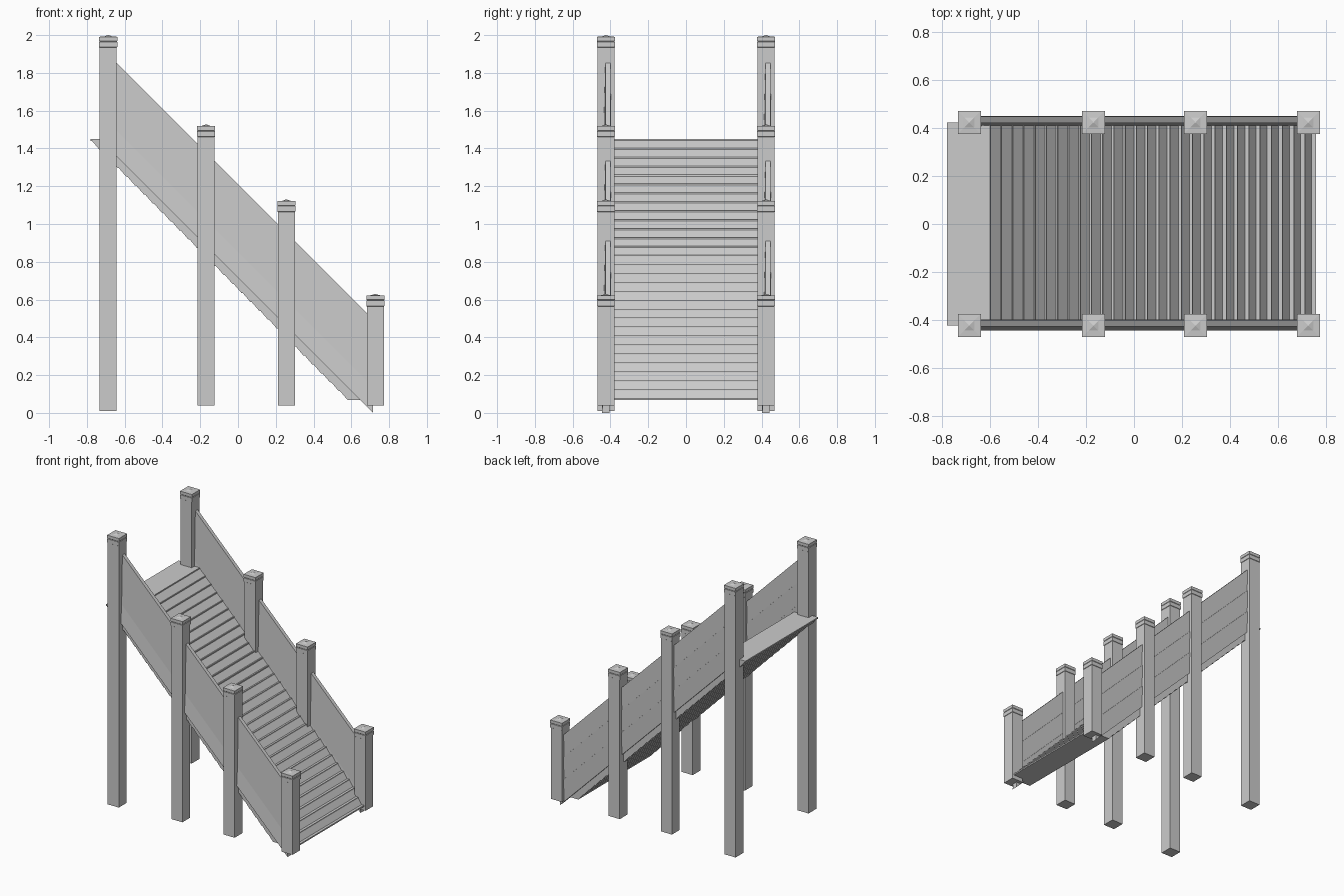
import bpy, bmesh

if "Cube" in bpy.data.objects:
    bpy.data.objects.remove(bpy.data.objects["Cube"])

def prism(name, pts, y0, y1):
    """Extrude an x-z outline along y."""
    bm = bmesh.new()
    a = [bm.verts.new((x, y0, z)) for x, z in pts]
    b = [bm.verts.new((x, y1, z)) for x, z in pts]
    n = len(pts)
    bm.faces.new(a)
    bm.faces.new(b[::-1])
    for i in range(n):
        j = (i + 1) % n
        bm.faces.new((a[j], a[i], b[i], b[j]))
    return finish(name, bm)

def finish(name, bm):
    bmesh.ops.recalc_face_normals(bm, faces=bm.faces)
    me = bpy.data.meshes.new(name)
    bm.to_mesh(me)
    bm.free()
    ob = bpy.data.objects.new(name, me)
    bpy.context.collection.objects.link(ob)
    return ob

def loft(name, rings):
    """Join equal-length rings of points and cap the ends."""
    bm = bmesh.new()
    vs = [[bm.verts.new(p) for p in r] for r in rings]
    n = len(vs[0])
    for r, s in zip(vs, vs[1:]):
        for i in range(n):
            j = (i + 1) % n
            bm.faces.new((r[i], r[j], s[j], s[i]))
    bm.faces.new(vs[0][::-1])
    bm.faces.new(vs[-1])
    return finish(name, bm)

def post(name, x, y, bottom, top):
    # shaft, collar groove, cap and small pyramid as stacked square rings
    prof = [(.045, bottom), (.045, top - .066), (.048, top - .064), (.048, top - .036),
            (.045, top - .034), (.048, top - .031), (.048, top - .009),
            (.023, top - .007), (.021, top - .007), (.002, top)]
    loft(name, [[(x + sx * h, y + sy * h, z) for sx, sy in
                 ((-1, -1), (1, -1), (1, 1), (-1, 1))] for h, z in prof])

# eight posts
POSTS = [(-.687, .01, 2.0), (-.169, .04, 1.527), (.256, .04, 1.13), (.727, .04, .63)]
for side, y in (("front", -.424), ("back", .424)):
    for k, (x, b, t) in enumerate(POSTS):
        post(f"{side}_post_{k + 1}", x, y, b, t)

    # sloping side panel: slanted front face, three lapped boards on the back face
    section = [(-.003, 1.21), (-.012, .85), (-.021, .715), (.019, .715), (.026, .88),
               (.021, .881), (.026, 1.045), (.021, 1.046), (.024, 1.21)]
    loft(f"{side}_side_panel", [[(x, y + d, h - x) for d, h in section]
                                for x in (-.687, .715)])

# stair deck: overlapping boards giving a sawtooth top and a fine sawtooth underside
N = 29
run, rise = 1.36 / N, 1.372 / N
outline = [(-.78, 1.45)]
for i in range(N):
    x, z = -.6 + run * i, 1.45 - rise * i
    gap = .003 + .017 * i / N
    outline += [(x, z), (x + .001, z - .008), (x + run - gap, z - rise)]
outline += [(-.6 + run * N, 1.45 - rise * N), (-.6 + run * N, .068)]
for i in range(N, 0, -1):
    x, z = -.78 + run * i, 1.44 - rise * i
    outline += [(x, z), (x - run + .008, z + rise - .001)]
outline.append((-.78, 1.44))
prism("stair_deck", outline, -.423, .423)
